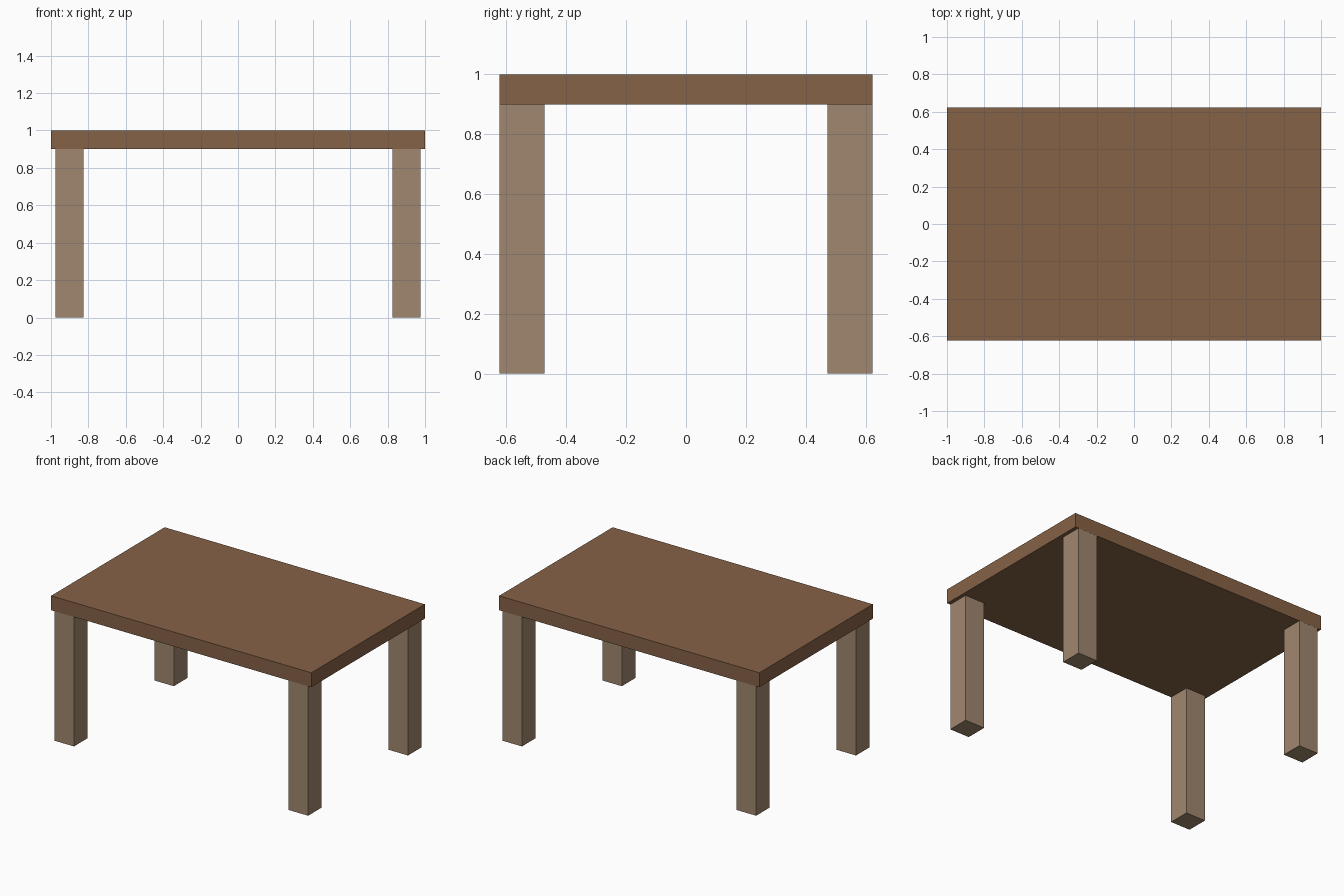
import bpy

if "Cube" in bpy.data.objects:
    bpy.data.objects.remove(bpy.data.objects["Cube"])


def material(name, color):
    mat = bpy.data.materials.new(name)
    mat.diffuse_color = (*color, 1.0)
    mat.use_nodes = True
    mat.node_tree.nodes["Principled BSDF"].inputs["Base Color"].default_value = mat.diffuse_color
    return mat


def box(name, center, size, mat):
    bpy.ops.mesh.primitive_cube_add(size=1, location=center)
    obj = bpy.context.object
    obj.name = name
    obj.scale = size
    bpy.ops.object.transform_apply(location=False, rotation=False, scale=True)
    obj.data.materials.append(mat)
    return obj


dark_wood = material("dark wood", (0.238, 0.122, 0.061))
light_wood = material("light wood", (0.352, 0.242, 0.156))

# Table top slab
box("table_top", (0, 0, 0.95), (2.0, 1.246, 0.1), dark_wood)

# Four square legs, flush with the long edges and slightly inset at the ends
for side, sx in (("left", -1), ("right", 1)):
    for end, sy in (("front", -1), ("back", 1)):
        box(f"{end}_{side}_leg", (sx * 0.9, sy * 0.548, 0.45),
            (0.15, 0.149, 0.9), light_wood)
